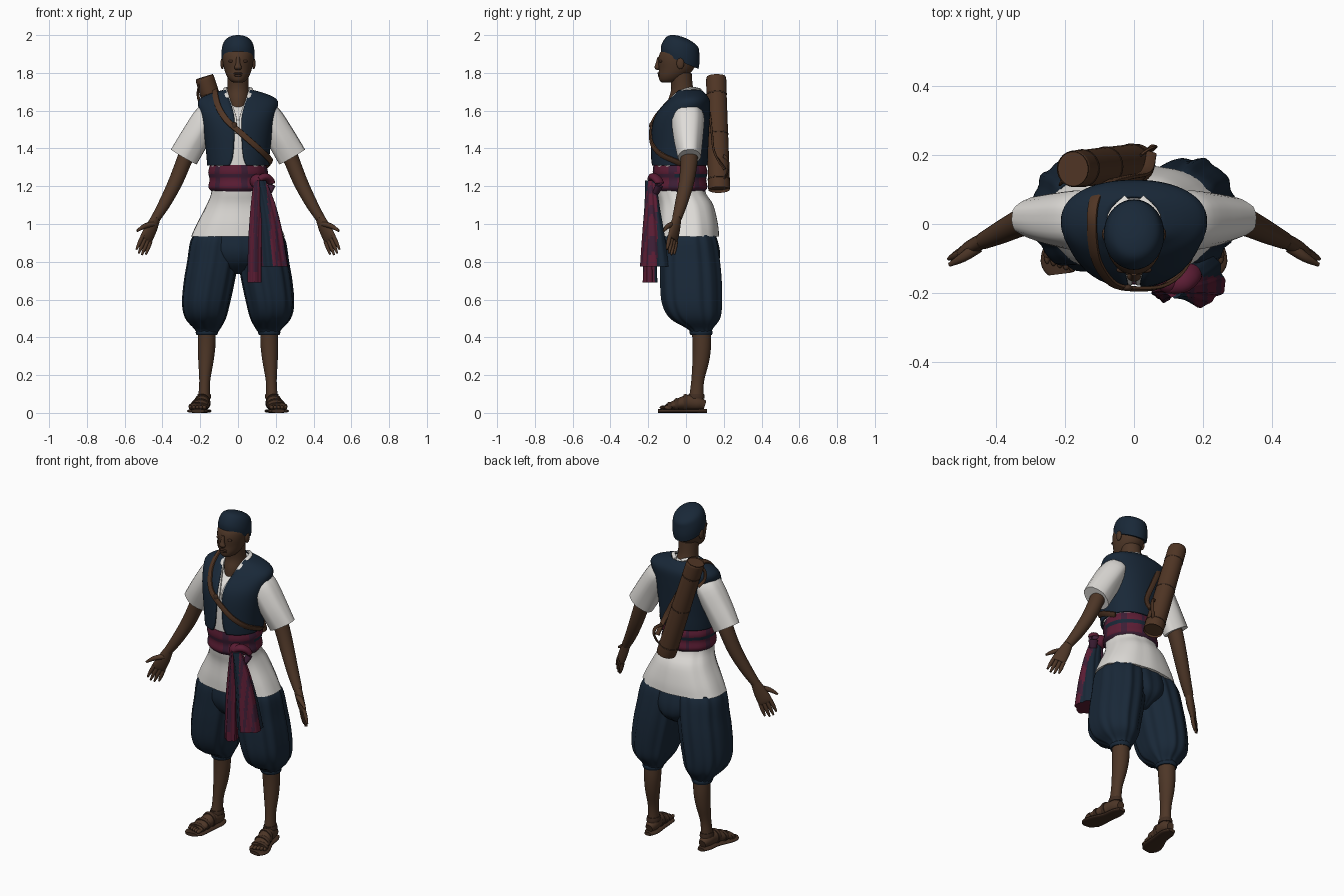
import bpy, bmesh, math
from mathutils import Vector, Matrix

X, Z = Vector((1, 0, 0)), Vector((0, 0, 1))
CHEST = Vector((0, -0.02, 1.45))


def material(name, r, g, b):
    m = bpy.data.materials.new(name)
    m.diffuse_color = (r, g, b, 1)
    return m


NAVY = material("navy cloth", 0.0095, 0.021, 0.039)
WHITE = material("white linen", 0.74, 0.72, 0.69)
SKIN = material("brown skin", 0.075, 0.037, 0.02)
SHADE = material("dark skin", 0.052, 0.025, 0.015)
LEATHER = material("leather", 0.08, 0.036, 0.018)
DARK = material("dark leather", 0.052, 0.026, 0.015)
WINE = material("wine cloth", 0.105, 0.012, 0.034)
PLUM = material("plum cloth", 0.047, 0.013, 0.036)


def finish(name, bm, mats):
    bmesh.ops.recalc_face_normals(bm, faces=bm.faces[:])
    me = bpy.data.meshes.new(name)
    bm.to_mesh(me)
    bm.free()
    for m in mats:
        me.materials.append(m)
    ob = bpy.data.objects.new(name, me)
    bpy.context.collection.objects.link(ob)
    return ob


def smooth_path(st, sub):
    """Catmull-Rom through the stations."""
    st = [tuple(s) + (0,) * (6 - len(s)) for s in st]
    out = []
    for i in range(len(st) - 1):
        a, b, c, d = st[max(i - 1, 0)], st[i], st[i + 1], st[min(i + 2, len(st) - 1)]
        for j in range(sub):
            t = j / sub
            out.append([0.5 * (2 * q + (r - p) * t + (2 * p - 5 * q + 4 * r - s) * t * t
                               + (3 * q - p - 3 * r + s) * t ** 3)
                        for p, q, r, s in zip(a, b, c, d)])
    return out + [list(st[-1])]


def loft(name, st, mats, axis=None, ref=X, n=28, amp=0.0, k=9, p=1.0, sub=4, rule=None, sx=1):
    """Skin rings (x, y, z, rx, ry, front gap); axis fixes the ring plane, else it follows the path."""
    mats = mats if isinstance(mats, list) else [mats]
    path = smooth_path(st, sub)
    for q in path:
        q[0] *= sx
    is_open = any(q[5] > 0 for q in path)
    bm = bmesh.new()
    rings = []
    for i, (x, y, z, rx, ry, gap) in enumerate(path):
        c = Vector((x, y, z))
        t = axis or Vector(path[min(i + 1, len(path) - 1)][:3]) - Vector(path[max(i - 1, 0)][:3])
        t = t.normalized()
        r = c - CHEST if ref == "out" else ref
        u = (r - t * r.dot(t)).normalized()
        w = t.cross(u)
        a0 = math.asin(min(0.99, max(gap, 0) / rx) ** (1 / p)) if is_open else 0
        ring = []
        for j in range(n):
            a = a0 + (2 * math.pi - 2 * a0) * j / (n - 1 if is_open else n)
            f = 1 + amp * (math.cos(k * a) + 0.5 * math.cos((k + 6) * a + 1))
            s, co = math.sin(a), math.cos(a)
            s, co = math.copysign(abs(s) ** p, s), math.copysign(abs(co) ** p, co)
            ring.append(bm.verts.new(c + u * rx * s * f - w * ry * co * f))
        rings.append(ring)
    for A, B in zip(rings, rings[1:]):
        for j in range(n - 1 if is_open else n):
            m = (j + 1) % n
            bm.faces.new((A[j], A[m], B[m], B[j]))
    if not is_open:
        bm.faces.new(rings[0])
        bm.faces.new(rings[-1])
    if rule:
        for f in bm.faces:
            f.material_index = rule(f.calc_center_median())
    return finish(name, bm, mats)


def ribbon(name, pts, width, mat, thick=0.006, sx=1):
    return loft(name, [(*q, thick, width) for q in pts], mat, ref="out", n=12, p=0.6, sx=sx)


def blob(name, loc, size, mat):
    bm = bmesh.new()
    bmesh.ops.create_uvsphere(bm, u_segments=20, v_segments=12, radius=1,
                              matrix=Matrix.Translation(loc) @ Matrix.Diagonal((*size, 1)))
    return finish(name, bm, [mat])


# Head, neck, face
loft("neck", [(0, -.02, 1.60, .05, .08), (0, -.015, 1.66, .062, .078), (0, -.02, 1.72, .056, .058),
              (0, -.03, 1.80, .056, .06)], SKIN, axis=Z)
loft("head", [(0, -.095, 1.748, .022, .03), (0, -.085, 1.76, .042, .055), (0, -.07, 1.785, .06, .075),
              (0, -.052, 1.82, .073, .092), (0, -.045, 1.87, .082, .102), (0, -.045, 1.91, .078, .09),
              (0, -.045, 1.94, .05, .06)], SKIN, axis=Z, n=36)
loft("nose", [(0, -.142, 1.885, .009, .008), (0, -.149, 1.85, .012, .012), (0, -.153, 1.828, .02, .014),
              (0, -.147, 1.815, .013, .008)], SKIN, axis=Z, n=16)
blob("upper_lip", (0, -.142, 1.797), (.025, .01, .006), SHADE)
blob("lower_lip", (0, -.139, 1.786), (.021, .01, .007), SHADE)
loft("cap", [(0, -.033, 1.862, .085, .107), (0, -.03, 1.9, .088, .11), (0, -.022, 1.94, .083, .10),
             (0, -.012, 1.966, .069, .084), (0, -.007, 1.981, .04, .046), (0, -.005, 1.985, .008, .008)],
     NAVY, axis=Vector((0, .38, .92)), n=36)

# Shirt body and open vest
loft("shirt", [(0, .013, .935, .25, .16), (0, .01, 1.0, .22, .157), (0, 0, 1.1, .168, .143),
               (0, -.03, 1.18, .14, .128), (0, -.035, 1.31, .145, .132), (0, -.032, 1.42, .155, .136),
               (0, -.028, 1.52, .17, .133), (0, -.018, 1.58, .178, .122), (0, .012, 1.635, .182, .09),
               (0, .015, 1.668, .13, .068), (0, .01, 1.70, .066, .06)],
     WHITE, axis=Z, n=56, p=.9, amp=.01, k=10)
vest = loft("vest", [(0, -.035, 1.31, .158, .144, .045), (0, -.035, 1.345, .161, .146, .03),
                     (0, -.034, 1.41, .167, .147, .022), (0, -.029, 1.51, .181, .147, .018),
                     (0, -.016, 1.58, .194, .138, .022), (0, .012, 1.648, .206, .11, .042),
                     (0, .02, 1.682, .155, .083, .058), (0, .012, 1.706, .073, .066, .062)],
            NAVY, axis=Z, n=64, p=.92)
mod = vest.modifiers.new("thickness", 'SOLIDIFY')
mod.thickness, mod.offset = .01, 0


# Sash with woven stripes, knot and tails
def band(q):
    if abs(q.z - 1.256) < .014:
        return 1 if q.y > -.06 else 2
    return 2 if math.sin(math.atan2(q.x, q.y) * 7) > .7 or q.z < 1.19 else 0


def long_plaid(q):
    return 2 if math.sin(q.x * 150) > .1 and q.z > .74 else int(q.y > -.165)


def broad_plaid(q):
    edge = .12 + (1.2 - q.z) * .08
    if q.y > -.152 or edge - .015 < q.x < edge + .03:
        return 1
    return 2 if math.sin(q.x * 160) > .4 else 0


cloths = [WINE, NAVY, PLUM]
loft("sash", [(0, -.03, 1.172, .14, .13), (0, -.03, 1.195, .157, .144), (0, -.03, 1.235, .151, .138),
              (0, -.03, 1.275, .158, .145), (0, -.033, 1.312, .148, .138)], cloths, axis=Z,
     n=56, amp=.006, rule=band)
blob("sash_knot", (.105, -.165, 1.225), (.042, .038, .04), WINE)
loft("long_tail", [(.11, -.185, 1.23, .025, .025), (.1, -.185, 1.1, .03, .027), (.09, -.188, .9, .034, .032),
                   (.088, -.188, .69, .035, .037)], cloths, axis=Z, n=40, amp=.09, k=5, sub=12, rule=long_plaid)
loft("broad_tail", [(.12, -.185, 1.23, .028, .028), (.15, -.178, 1.1, .048, .038), (.175, -.17, .95, .06, .056),
                    (.195, -.162, .775, .068, .074)], cloths, axis=Z, n=48, amp=.08, k=5, sub=12,
     rule=broad_plaid)
loft("sash_loop", [(.11, -.185, 1.235, .018, .02), (.145, -.17, 1.25, .02, .028), (.175, -.14, 1.215, .018, .028),
                   (.16, -.16, 1.165, .015, .02)], [WINE, PLUM], ref=Z, n=16, rule=lambda q: int(q.z < 1.215))

# Trousers seat
loft("trouser_seat", [(0, .015, .943, .19, .142), (0, .02, .86, .19, .158), (0, .028, .79, .13, .14),
                      (0, .028, .735, .03, .07)], NAVY, axis=Z, n=64, amp=.02, k=13)

for sx, side in ((1, "left_"), (-1, "right_")):
    # Ear, eye and shirt collar trim
    blob(side + "ear", (sx * .083, -.03, 1.85), (.01, .02, .03), SKIN)
    blob(side + "eye", (sx * .034, -.133, 1.862), (.017, .009, .008), SHADE)
    ribbon(side + "collar", [(.02, .075, 1.712), (.066, .025, 1.718), (.062, -.05, 1.69), (.044, -.1, 1.635),
                             (.018, -.157, 1.56), (.016, -.172, 1.48)], .011, WHITE, sx=sx)
    # Sleeve, arm and hand turned palm forward
    loft(side + "sleeve", [(.11, .01, 1.61, .05, .06), (.155, .01, 1.57, .075, .084), (.225, .012, 1.46, .079, .076),
                           (.287, .018, 1.355, .08, .06)], WHITE, n=32, amp=.022, k=6, sx=sx)
    loft(side + "arm", [(.25, .015, 1.42, .044, .048), (.287, .016, 1.33, .041, .045), (.332, .002, 1.22, .038, .04),
                        (.388, -.025, 1.11, .032, .033), (.436, -.048, 1.03, .025, .025)], SKIN, sx=sx)
    flat = Vector((-.534 * sx, -.828, -.17))
    across = Vector((.68, -.54, .5))
    loft(side + "palm", [(.434, -.047, 1.034, .022, .026), (.458, -.058, .98, .021, .036),
                         (.48, -.067, .935, .017, .04), (.488, -.07, .917, .012, .038)],
         SKIN, n=20, ref=flat, sx=sx)
    for i, ln in enumerate((.8, .97, 1, .9)):
        o = (i - 1.5) * .02
        base = Vector((.483, -.069, .925)) + across * o
        way = Vector((.035, -.015, -.086)) * ln + across * o * .15
        loft(side + "finger_%d" % (i + 1), [(*base, .011, .011), (*(base + way * .55), .0105, .0105),
                                            (*(base + way), .005, .005)], SKIN, n=10, sx=sx)
    loft(side + "thumb", [(.452, -.066, 1.0, .015, .018), (.495, -.096, .988, .013, .014),
                          (.535, -.118, .963, .006, .006)], SKIN, n=10, ref=Z, sx=sx)
    # Baggy trouser leg with folds
    loft(side + "trouser_leg", [(.165, .08, .42, .052, .054), (.163, .075, .445, .068, .066), (.172, .05, .5, .106, .13),
                                (.17, .034, .58, .125, .156), (.152, .028, .7, .133, .16), (.135, .024, .8, .133, .155),
                                (.12, .018, .9, .133, .145), (.108, .015, .943, .126, .132)],
         NAVY, axis=Z, n=72, amp=.028, k=11, p=.93, sx=sx)
    loft(side + "trouser_cuff", [(.165, .08, .412, .054, .056), (.165, .08, .425, .059, .061), (.165, .08, .44, .055, .057)],
         NAVY, axis=Z, sx=sx)
    # Lower leg, foot and toes
    loft(side + "shin", [(.165, .08, .45, .047, .05), (.166, .084, .36, .047, .049), (.17, .078, .27, .04, .044),
                         (.176, .062, .17, .029, .034), (.179, .055, .09, .031, .037), (.18, .055, .04, .034, .04)],
         SKIN, axis=Z, sx=sx)
    loft(side + "foot", [(.179, .1, .04, .022, .024), (.18, .065, .05, .035, .036), (.187, .01, .055, .037, .04),
                         (.2, -.05, .043, .044, .028), (.213, -.1, .032, .047, .016)], SKIN, sx=sx)
    for i in range(5):
        blob(side + "toe_%d" % (i + 1), (sx * (.178 + .0185 * i), -.118 + .006 * i, .029),
             (.012 - .0008 * i, .022, .011), SKIN)
    # Sandal sole and straps
    loft(side + "sole", [(.179, .112, .01, .022, .01), (.18, .07, .01, .04, .01), (.188, 0, .01, .042, .01),
                         (.205, -.07, .01, .055, .01), (.215, -.115, .01, .056, .01), (.213, -.145, .01, .035, .01)],
         DARK, p=.8, sx=sx)
    for i, (x, y, z, rx, rz) in enumerate(((.21, -.088, .034, .052, .022), (.2, -.05, .043, .049, .032),
                                           (.19, -.003, .054, .043, .043))):
        loft(side + "strap_%d" % (i + 1), [(x, y + .011, z, rx - .002, rz), (x, y, z, rx, rz + .003),
                                           (x, y - .011, z, rx - .001, rz - .002)], DARK, sx=sx)
    loft(side + "ankle_strap", [(.179, .055, .075, .037, .044), (.179, .055, .087, .037, .043),
                                (.179, .055, .1, .034, .041)], DARK, axis=Z, sx=sx)

# Tapered carry case on the back
TOP, END = Vector((-.174, .16, 1.765)), Vector((.005, .175, 1.195))


def case_part(name, a, b, extra, mat):
    st = []
    for f, m in ((a, .94), (a * .94 + b * .06, 1), (a * .06 + b * .94, 1), (b, .94)):
        r = (.049 + .006 * f + extra) * m
        st.append((*TOP.lerp(END, f), r, r + .003))
    loft(name, st, mat, axis=END - TOP)


case_part("case_body", 0, 1, 0, LEATHER)
case_part("case_lid", -.01, .13, .001, LEATHER)
for i, f in enumerate((.13, .5, .92)):
    case_part("case_seam_%d" % (i + 1), f, f + .012, .002, DARK)

# Carry strap over the shoulder and across the chest, with loose loops
ribbon("chest_strap", [(.05, .205, 1.29), (.035, .15, 1.38), (-.02, .135, 1.5), (-.075, .118, 1.61),
                       (-.112, .075, 1.688), (-.122, .01, 1.708), (-.117, -.07, 1.667),
                       (-.1, -.125, 1.612), (-.06, -.174, 1.55), (0, -.188, 1.495), (.08, -.181, 1.425),
                       (.14, -.135, 1.37), (.174, -.05, 1.33), (.15, .02, 1.30)], .016, LEATHER)
blob("strap_buckle", (-.02, -.185, 1.52), (.016, .01, .02), DARK)
ribbon("lower_loop", [(.02, .2, 1.36), (.05, .222, 1.34), (.058, .225, 1.30), (.04, .21, 1.25), (.015, .19, 1.23)],
       .01, LEATHER, .004)
ribbon("upper_loop", [(-.2, .14, 1.75), (-.212, .12, 1.71), (-.207, .12, 1.66), (-.18, .14, 1.62)],
       .009, LEATHER, .004)

# Smooth shading with sharp edges kept
for ob in bpy.context.scene.objects:
    ob.select_set(True)
    bpy.context.view_layer.objects.active = ob
bpy.ops.object.shade_smooth_by_angle(angle=math.radians(45))
